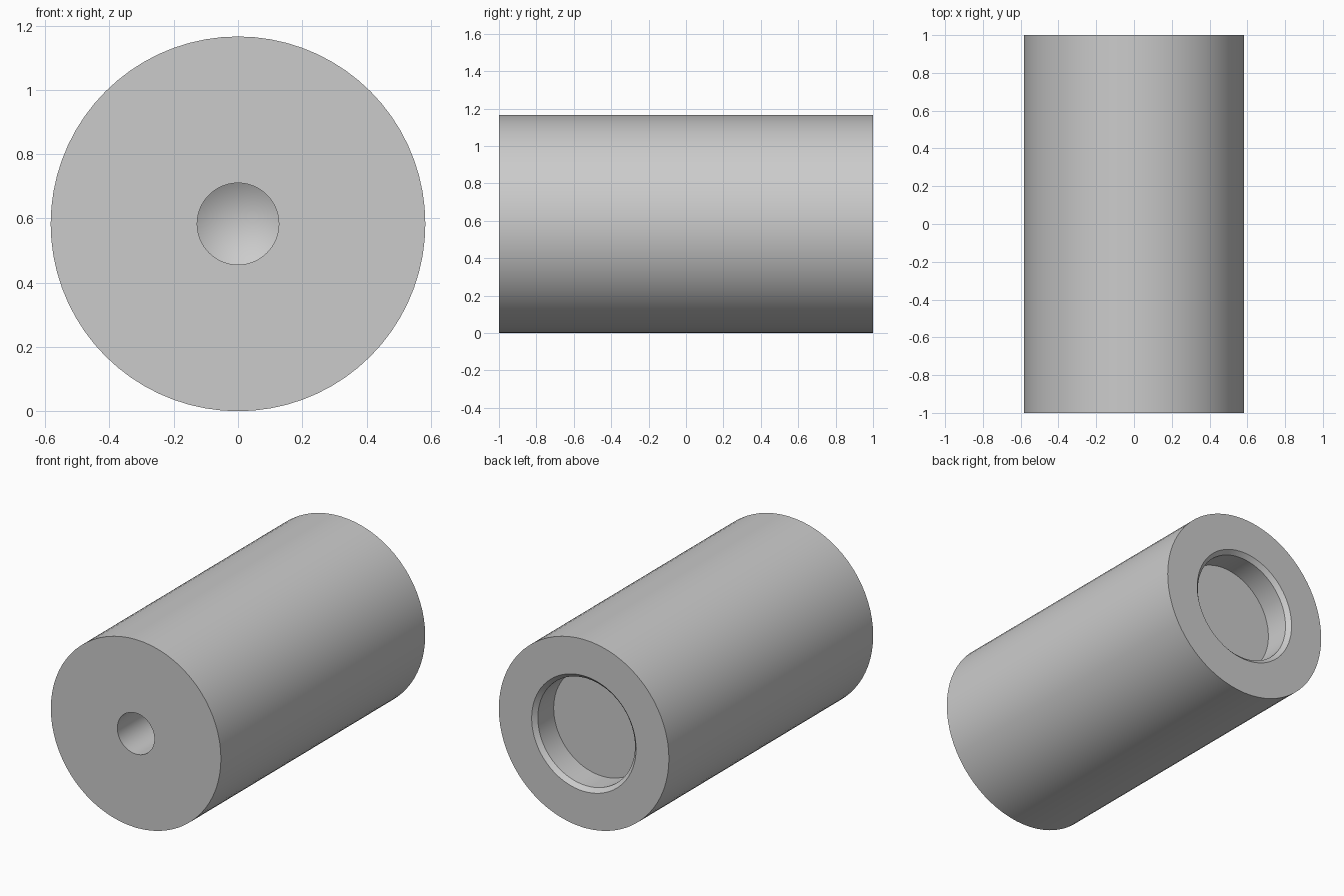
import bpy
import bmesh
from math import tan, radians, tau
from mathutils import Vector

default = bpy.data.objects.get("Cube")
if default:
    bpy.data.objects.remove(default, do_unlink=True)

RADIUS, HALF = 0.583, 1.0
HOLE_R, HOLE_DEPTH = 0.127, 0.6
RECESS_R, RECESS_DEPTH, CHAMFER = 0.333, 0.18, 0.025
SEGMENTS = 72

grey = bpy.data.materials.new("plain_grey")
grey.use_nodes = True
colour = (0.6, 0.6, 0.6, 1)
grey.diffuse_color = colour
grey.node_tree.nodes["Principled BSDF"].inputs["Base Color"].default_value = colour

# Section from the drilled hole's tip, round the outside, to the recess floor: (radius, y)
hole_end = -HALF + HOLE_DEPTH
profile = [
    (0, hole_end + HOLE_R / tan(radians(59))),
    (HOLE_R, hole_end),
    (HOLE_R, -HALF),
    (RADIUS, -HALF),
    (RADIUS, HALF),
    (RECESS_R + CHAMFER, HALF),
    (RECESS_R, HALF - CHAMFER),
    (RECESS_R, HALF - RECESS_DEPTH),
    (0, HALF - RECESS_DEPTH),
]

# Turn the section about the y axis
bm = bmesh.new()
verts = [bm.verts.new((r, y, 0)) for r, y in profile]
edges = [bm.edges.new(pair) for pair in zip(verts, verts[1:])]
bmesh.ops.spin(bm, geom=verts + edges, cent=(0, 0, 0), axis=(0, 1, 0),
               angle=tau, steps=SEGMENTS, use_duplicate=False)
bmesh.ops.remove_doubles(bm, verts=bm.verts, dist=0.0001)
bmesh.ops.recalc_face_normals(bm, faces=bm.faces)
bmesh.ops.translate(bm, verts=bm.verts, vec=Vector((0, 0, RADIUS)))

mesh = bpy.data.meshes.new("cylinder_body")
bm.to_mesh(mesh)
bm.free()
mesh.materials.append(grey)
body = bpy.data.objects.new("cylinder_body", mesh)
bpy.context.collection.objects.link(body)

# Smooth round walls, crisp rims
bpy.ops.object.select_all(action="DESELECT")
body.select_set(True)
bpy.context.view_layer.objects.active = body
bpy.ops.object.shade_smooth_by_angle(angle=radians(25))
